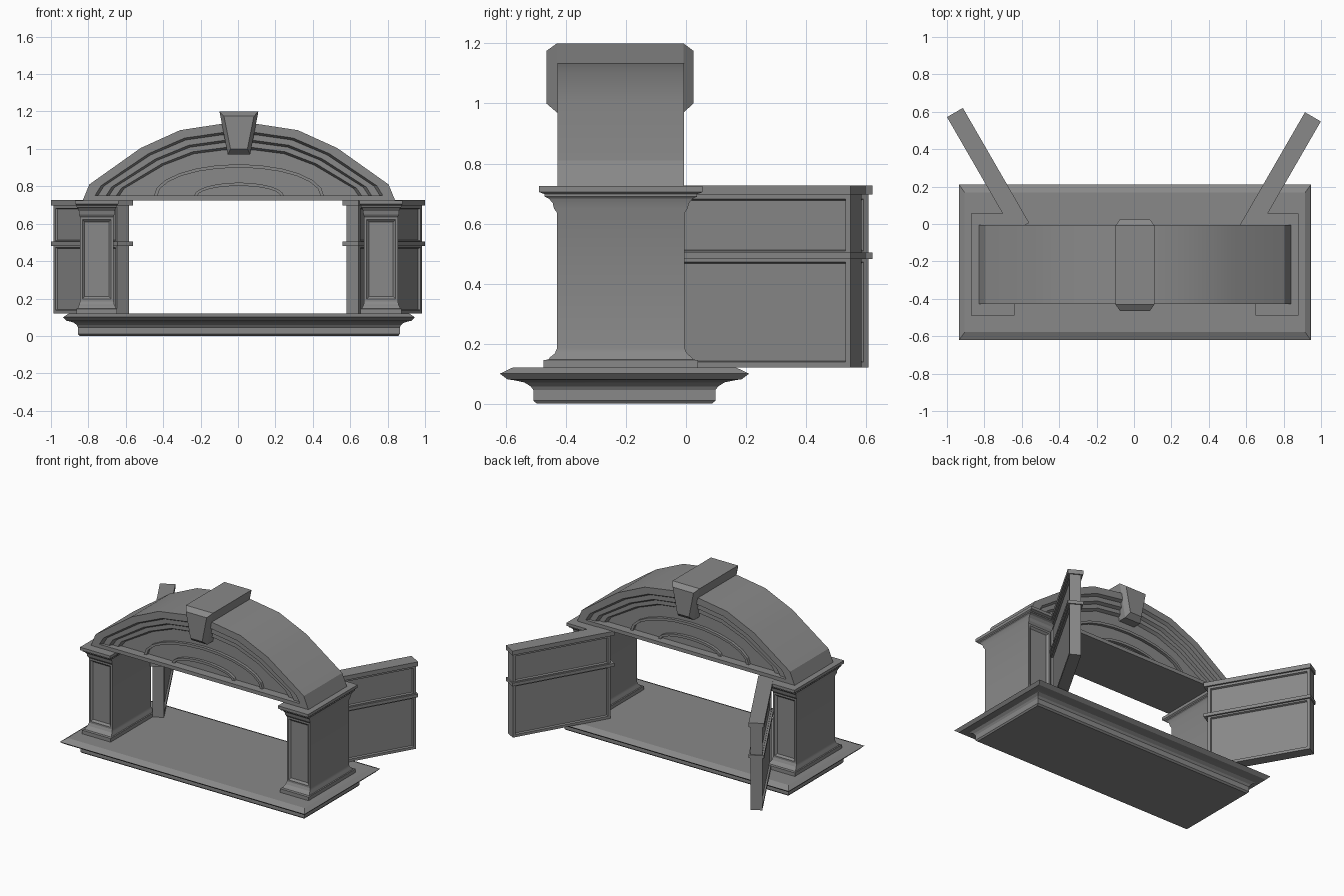
import bpy, bmesh
from math import radians, sin, cos, pi
from mathutils import Matrix

if "Cube" in bpy.data.objects:
    bpy.data.objects.remove(bpy.data.objects["Cube"])

# dark stone grey shared by every part
STONE = bpy.data.materials.new("dark_grey")
STONE.diffuse_color = (.25, .25, .25, 1)
STONE.use_nodes = True
STONE.node_tree.nodes["Principled BSDF"].inputs["Base Color"].default_value = STONE.diffuse_color


def finish(name, bm, smooth=True):
    bmesh.ops.recalc_face_normals(bm, faces=bm.faces)
    me = bpy.data.meshes.new(name)
    bm.to_mesh(me)
    bm.free()
    me.materials.append(STONE)
    ob = bpy.data.objects.new(name, me)
    bpy.context.collection.objects.link(ob)
    if smooth:
        bpy.ops.object.select_all(action='DESELECT')
        ob.select_set(True)
        bpy.context.view_layer.objects.active = ob
        bpy.ops.object.shade_smooth_by_angle(angle=radians(20))
    return ob


def loft(bm, loops):
    """Skin a row of matching loops and cap both ends."""
    rings = [[bm.verts.new(p) for p in lp] for lp in loops]
    n = len(rings[0])
    for a, b in zip(rings, rings[1:]):
        for i in range(n):
            j = (i + 1) % n
            bm.faces.new((a[i], a[j], b[j], b[i]))
    bm.faces.new(rings[0])
    bm.faces.new(rings[-1])


def rect(cx, cy, hx, hy, z):
    return [(cx - hx, cy - hy, z), (cx + hx, cy - hy, z),
            (cx + hx, cy + hy, z), (cx - hx, cy + hy, z)]


def box(bm, x0, x1, hy, z0, z1):
    cx, hx = (x0 + x1) / 2, (x1 - x0) / 2
    loft(bm, [rect(cx, 0, hx, hy, z0), rect(cx, 0, hx, hy, z1)])


def sink_panels(bm, min_height, border, bevel, depth):
    """Recess a panel in every tall face that points along y."""
    bmesh.ops.recalc_face_normals(bm, faces=bm.faces)
    bm.normal_update()
    faces = []
    for f in bm.faces:
        zs = [v.co.z for v in f.verts]
        if abs(f.normal.y) > 0.99 and max(zs) - min(zs) > min_height:
            faces.append(f)
    bmesh.ops.inset_individual(bm, faces=faces, thickness=border)
    bmesh.ops.inset_individual(bm, faces=faces, thickness=bevel, depth=-depth)


CX, CY, MID = 0.005, -0.205, -0.217

# moulded floor slab: (outward offset, z)
bm = bmesh.new()
prof = [(-.008, 0), (0, .01), (0, .045), (.007, .058), (.022, .071), (.05, .079),
        (.062, .081), (.08, .10), (.05, .12)]
loft(bm, [rect(CX, CY, .86 + o, .303 + o * 1.4, z) for o, z in prof])
finish("base_slab", bm)

# pillars: (scale of shaft section, z)
prof = [(1.215, .119), (1.215, .145), (1.14, .147), (1.11, .155), (1.04, .167), (1, .185),
        (1, .635), (1.05, .65), (1.07, .668), (1.13, .683), (1.2, .69), (1.2, .698),
        (1.285, .705), (1.285, .725)]
for side, name in ((-1, "left_pillar"), (1, "right_pillar")):
    bm = bmesh.new()
    loft(bm, [rect(CX + side * .76, MID, .09 * s, .212 * s, z) for s, z in prof])
    sink_panels(bm, .3, .018, .018, .012)
    finish(name, bm)

# arched pediment, stepped back on both faces: (height scale, depth)
half = [(.835, .725), (.80, .81), (.525, 1.005), (.315, 1.10), (.1, 1.133)]
full = half + [(-x, z) for x, z in reversed(half)]


def arch_loop(s, y):
    if s == 1:
        return [(CX + x, y, z) for x, z in full]
    sx = 1 - (1 - s) * .65
    return [(CX + x * sx, y, .75 + (max(z, .75) - .75) * s) for x, z in full]


steps = [(.64, .06), (.67, .04), (.74, .04), (.77, .02), (.85, .02), (.88, 0), (1, 0)]
bm = bmesh.new()
loft(bm, [arch_loop(s, -.428 + d) for s, d in steps] +
     [arch_loop(s, -.006 - d) for s, d in reversed(steps)])
finish("arch_pediment", bm)

# half-oval ribs on the recessed panel, front and back
for face, y0, y1 in (("front", -.388, -.358), ("back", -.076, -.046)):
    for size, rx, rz in (("large", .455, .17), ("small", .24, .072)):
        bm = bmesh.new()
        t, n = .018, 12
        loops = []
        for i in range(n + 1):
            c, s = cos(pi * i / n), sin(pi * i / n)
            a = (CX + rx * c, .748 + rz * s)
            b = (CX + (rx - t) * c, .748 + (rz - t) * s)
            loops.append([(a[0], y0, a[1]), (a[0], y1, a[1]), (b[0], y1, b[1]), (b[0], y0, b[1])])
        loft(bm, loops)
        finish(f"{size}_rib_{face}", bm)


# keystone with chamfered front and back
def key(top, bottom, z1, z0, y):
    return [(CX - top, y, z1), (CX + top, y, z1), (CX + bottom, y, z0), (CX - bottom, y, z0)]


bm = bmesh.new()
loft(bm, [key(.08, .045, 1.175, 1.0, -.465), key(.104, .06, 1.2, .97, -.43),
          key(.104, .06, 1.2, .97, -.008), key(.08, .045, 1.175, 1.0, .025)])
finish("keystone", bm, False)

# open gates: two recessed panels with a mid rail and a top cap
L = .709
for name, hinge, ang in (("left_gate", (-.603, -.018), 120), ("right_gate", (.602, -.041), 60)):
    bm = bmesh.new()
    box(bm, .022, L - .008, .037, .12, .49)
    box(bm, .022, L - .008, .037, .49, .70)
    sink_panels(bm, .1, .026, .006, .012)
    box(bm, 0, L, .049, .482, .504)
    box(bm, 0, L, .049, .697, .727)
    bm.transform(Matrix.Translation((hinge[0], hinge[1], 0)) @ Matrix.Rotation(radians(ang), 4, 'Z'))
    finish(name, bm, False)
